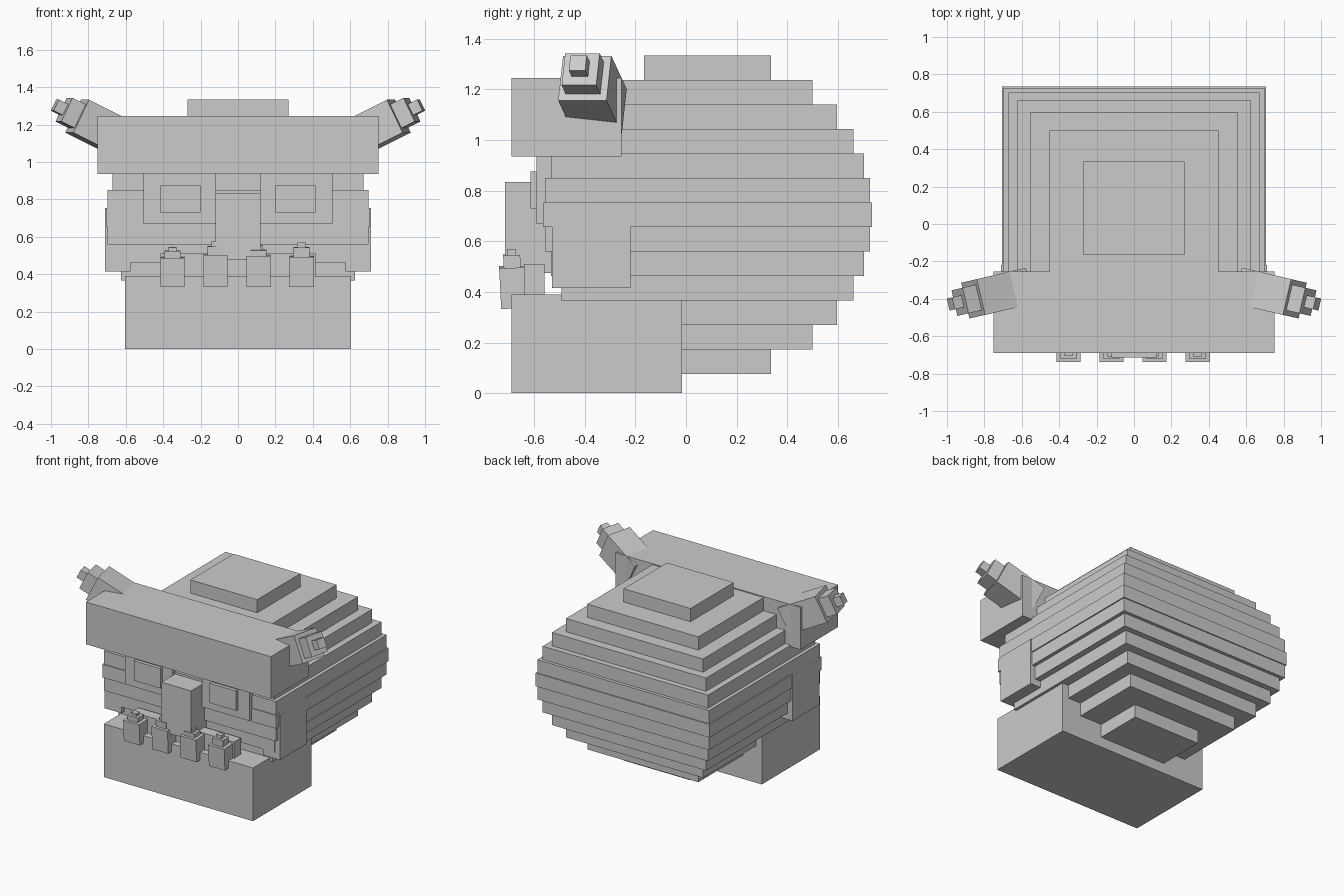
import bpy
from math import radians, sqrt
from mathutils import Matrix, Vector

cube = bpy.data.objects.get("Cube")
if cube:
    bpy.data.objects.remove(cube, do_unlink=True)

GREY = (0.6, 0.6, 0.6, 1.0)
stone = bpy.data.materials.new("plain_grey")
stone.use_nodes = True
stone.diffuse_color = GREY
shader = stone.node_tree.nodes["Principled BSDF"]
shader.inputs["Base Color"].default_value = GREY


def box(name, x, y, z, matrix=None):
    """Box from (low, high) ranges on each axis, optionally transformed."""
    bpy.ops.mesh.primitive_cube_add(size=1)
    obj = bpy.context.object
    obj.name = name
    obj.data.name = name
    centre = Vector([(a + b) / 2 for a, b in (x, y, z)])
    size = Vector([b - a for a, b in (x, y, z)])
    place = Matrix.Translation(centre) @ Matrix.Diagonal(size).to_4x4()
    obj.data.transform((matrix or Matrix()) @ place)
    obj.data.materials.append(stone)
    return obj


def mirrored(name, x, y, z, matrix=None):
    """Box on the left side with a mirror copy on the right."""
    obj = box(name, x, y, z, matrix)
    mod = obj.modifiers.new("mirror", "MIRROR")
    mod.use_axis[0] = True
    mod.use_clip = False
    return obj


# Cranium: stacked slabs following a stepped sphere
LAYERS, STEP, BASE, MID_Y = 13, 0.0969, 0.075, 0.085
for i in range(LAYERS):
    t = (i - LAYERS // 2) / (LAYERS / 2)
    half = 0.65 * sqrt(1 - t * t)
    low = BASE + i * STEP
    box(f"cranium_layer_{i + 1}", (-half * 1.085, half * 1.085),
        (MID_Y - half, MID_Y + half), (low, low + STEP))

# Brow, jaw, nose and gum blocks
box("brow", (-0.75, 0.75), (-0.69, -0.255), (0.935, 1.245))
box("jaw", (-0.605, 0.605), (-0.69, -0.015), (0, 0.39))
box("nose", (-0.12, 0.12), (-0.715, -0.5), (0.475, 0.835))
box("gum", (-0.415, 0.415), (-0.64, -0.56), (0.38, 0.51))

# Cheeks, eye sockets and eyes
mirrored("cheeks", (0.575, 0.71), (-0.53, -0.22), (0.415, 0.755))
mirrored("eye_sockets", (0.12, 0.505), (-0.59, -0.5), (0.67, 0.935))
mirrored("eyes", (0.2, 0.415), (-0.615, -0.55), (0.73, 0.875))

# Teeth: three stepped blocks leaning slightly forward
TEETH = [(-0.35, 0.49, 0.525, 0.545), (-0.12, 0.505, 0.55, 0.575),
         (0.11, 0.5, 0.53, 0.555), (0.34, 0.495, 0.545, 0.57)]
BOTTOM = 0.335
for n, (cx, *tops) in enumerate(TEETH, 1):
    lean = (Matrix.Translation((cx, -0.678, BOTTOM))
            @ Matrix.Rotation(radians(3), 4, "X"))
    low = 0
    for part, half, top in zip(("base", "step", "tip"), (0.065, 0.042, 0.022), tops):
        depth = half * 0.8
        box(f"tooth_{n}_{part}", (-half, half), (-depth, depth),
            (low, top - BOTTOM), lean)
        low = top - BOTTOM

# Horns: three shrinking blocks along an axis tilted up and forward
horn = (Matrix.Translation((0.86, -0.4, 1.245))
        @ Matrix.Rotation(radians(-13), 4, "Z")
        @ Matrix.Rotation(radians(-26), 4, "Y"))
HORN = [("base", -0.3, 0, 0.098), ("step", 0, 0.08, 0.07), ("tip", 0.08, 0.136, 0.033)]
for part, start, end, half in HORN:
    mirrored(f"horns_{part}", (start, end), (-half, half), (-half, half), horn)
